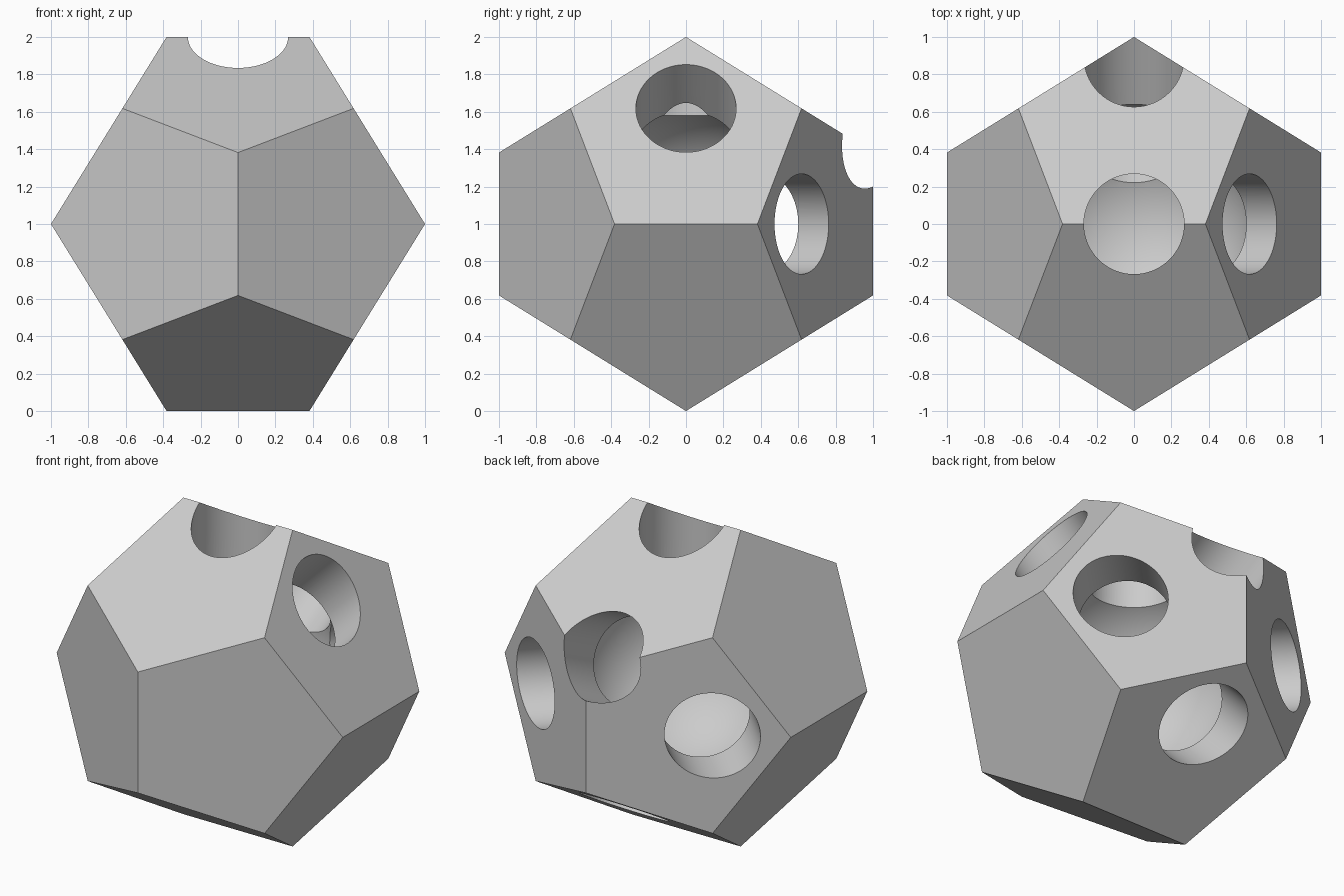
import bpy, bmesh
from math import sqrt
from mathutils import Vector, Matrix

default = bpy.data.objects.get("Cube")
if default:
    bpy.data.objects.remove(default, do_unlink=True)

PHI = (1 + sqrt(5)) / 2
A, B = 1 / PHI, 1 / PHI ** 2
CENTRE = Vector((0, 0, 1))
HOLE_RADIUS = 0.268
CAVITY_RADIUS = 0.64
SIGNS = (-1, 1)

grey = bpy.data.materials.new("plain_grey")
grey.use_nodes = True
grey.diffuse_color = (0.6, 0.6, 0.6, 1)
grey.node_tree.nodes["Principled BSDF"].inputs["Base Color"].default_value = grey.diffuse_color


def make_object(name, bm):
    mesh = bpy.data.meshes.new(name)
    bmesh.ops.recalc_face_normals(bm, faces=bm.faces[:])
    bm.to_mesh(mesh)
    bm.free()
    mesh.materials.append(grey)
    obj = bpy.data.objects.new(name, mesh)
    bpy.context.collection.objects.link(obj)
    return obj


def carve(target, cutter):
    """Subtract the cutter from the target, then discard it."""
    cutter.hide_render = True
    mod = target.modifiers.new("carve", 'BOOLEAN')
    mod.operation = 'DIFFERENCE'
    mod.solver = 'EXACT'
    mod.object = cutter
    bpy.ops.object.select_all(action='DESELECT')
    bpy.context.view_layer.objects.active = target
    target.select_set(True)
    bpy.ops.object.modifier_apply(modifier=mod.name)
    bpy.data.objects.remove(cutter, do_unlink=True)


# Twelve-sided shell: convex hull of a cube and three golden rectangles
points = [Vector((A * i, A * j, A * k)) for i in SIGNS for j in SIGNS for k in SIGNS]
for i in SIGNS:
    for j in SIGNS:
        points += [Vector((B * i, 0, j)), Vector((i, B * j, 0)), Vector((0, i, B * j))]
bm = bmesh.new()
for p in points:
    bm.verts.new(p + CENTRE)
bmesh.ops.convex_hull(bm, input=bm.verts[:])
bmesh.ops.dissolve_limit(bm, angle_limit=0.02, verts=bm.verts[:], edges=bm.edges[:])
shell = make_object("twelve_sided_shell", bm)

# Round hollow in the middle
bm = bmesh.new()
bmesh.ops.create_uvsphere(bm, u_segments=96, v_segments=48, radius=CAVITY_RADIUS,
                          matrix=Matrix.Translation(CENTRE))
carve(shell, make_object("cavity_cutter", bm))

# Round holes running from the hollow out through the shell
hole_directions = [(0, 0, 1), (1, 0, 1), (1, 1, 0), (-1, 1, 0), (0, 1, -1), (0, 2, 1)]
START, END = 0.4, 1.4
for direction in hole_directions:
    axis = Vector(direction).normalized()
    turn = axis.to_track_quat('Z', 'Y').to_matrix().to_4x4()
    place = Matrix.Translation(CENTRE + axis * (START + END) / 2) @ turn
    bm = bmesh.new()
    bmesh.ops.create_cone(bm, cap_ends=True, segments=96, radius1=HOLE_RADIUS,
                          radius2=HOLE_RADIUS, depth=END - START, matrix=place)
    carve(shell, make_object("hole_cutter", bm))

# Smooth round walls, crisp flat faces
bpy.ops.object.select_all(action='DESELECT')
shell.select_set(True)
bpy.context.view_layer.objects.active = shell
bpy.ops.object.shade_smooth_by_angle(angle=0.5)
